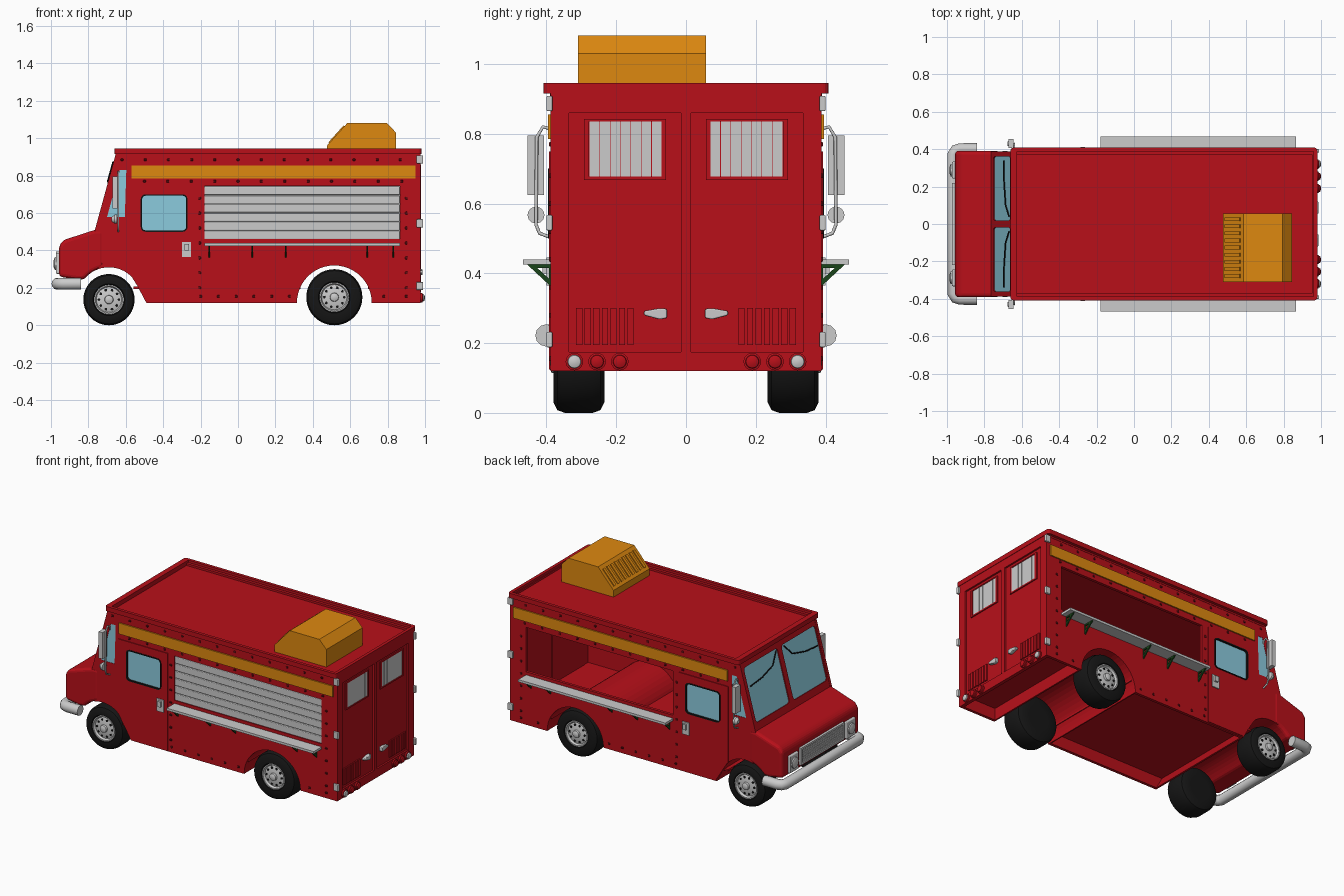
import bpy, bmesh, math
from mathutils import Vector

if "Cube" in bpy.data.objects:
    bpy.data.objects.remove(bpy.data.objects["Cube"])

def material(name, c):
    m = bpy.data.materials.new(name)
    m.diffuse_color = (*c, 1)
    m.use_nodes = True
    m.node_tree.nodes["Principled BSDF"].inputs["Base Color"].default_value = m.diffuse_color
    return m

RED = material("red", (0.48, 0.005, 0.01))
ORANGE = material("orange", (0.73, 0.25, 0.005))
GLASS = material("glass", (0.26, 0.6, 0.73))
BLACK = material("black", (0.008, 0.008, 0.008))
GREEN = material("green", (0.01, 0.06, 0.01))
DARK = material("dark_red", (0.12, 0.004, 0.006))
X, Y, Z = Vector((1, 0, 0)), Vector((0, 1, 0)), Vector((0, 0, 1))

def finish(name, bm, mat=None, bevel=0, smooth=False):
    bmesh.ops.recalc_face_normals(bm, faces=bm.faces)
    me = bpy.data.meshes.new(name)
    bm.to_mesh(me)
    bm.free()
    ob = bpy.data.objects.new(name, me)
    bpy.context.collection.objects.link(ob)
    if mat:
        me.materials.append(mat)
    if bevel:
        b = ob.modifiers.new("bevel", 'BEVEL')
        b.width, b.segments, b.angle_limit = bevel, 3, math.radians(25)
    if smooth:
        bpy.ops.object.select_all(action='DESELECT')
        ob.select_set(True)
        bpy.context.view_layer.objects.active = ob
        bpy.ops.object.shade_smooth_by_angle(angle=math.radians(35))
    return ob

def boxes(name, items, mat=None, bevel=0):
    """items: (x0, x1, y0, y1, z0, z1)"""
    bm = bmesh.new()
    for x0, x1, y0, y1, z0, z1 in items:
        vs = bmesh.ops.create_cube(bm, size=1)['verts']
        for v in vs:
            v.co = ((x0 + x1) / 2 + v.co.x * (x1 - x0), (y0 + y1) / 2 + v.co.y * (y1 - y0),
                    (z0 + z1) / 2 + v.co.z * (z1 - z0))
    return finish(name, bm, mat, bevel)

def plate(name, loops, origin, u, v, ext, mat=None, bevel=0):
    """Extruded outline; the loops after the first are holes."""
    bm = bmesh.new()
    edges = []
    for loop in loops:
        vs = [bm.verts.new(Vector(origin) + u * a + v * b) for a, b in loop]
        edges += [bm.edges.new((vs[i - 1], vs[i])) for i in range(len(vs))]
    if len(loops) == 1:
        bm.faces.new(vs)
    else:
        bmesh.ops.triangle_fill(bm, edges=edges, use_beauty=True, use_dissolve=False)
    new = bmesh.ops.extrude_face_region(bm, geom=bm.faces[:])['geom']
    bmesh.ops.translate(bm, vec=ext, verts=[g for g in new if isinstance(g, bmesh.types.BMVert)])
    return finish(name, bm, mat, bevel)

def side_plate(name, loops, s, y0, y1, mat=None):
    return plate(name, loops, (0, s * y0, 0), X, Z, Y * s * (y1 - y0), mat)

def lathe(name, profile, center, axis, mat=None, n=40):
    """profile: (radius, distance along axis)"""
    bm = bmesh.new()
    u = Z if abs(axis.z) < 0.5 else X
    w = axis.cross(u)
    rings = [[bm.verts.new(Vector(center) + axis * d + (u * math.cos(t) + w * math.sin(t)) * r)
              for t in [2 * math.pi * i / n for i in range(n)]] for r, d in profile]
    for a, b in zip(rings, rings[1:]):
        for i in range(n):
            bm.faces.new((a[i - 1], a[i], b[i], b[i - 1]))
    bm.faces.new(rings[0])
    bm.faces.new(rings[-1])
    return finish(name, bm, mat, smooth=True)

def tube(name, pts, r, mat=None):
    cu = bpy.data.curves.new(name, 'CURVE')
    cu.dimensions, cu.bevel_depth, cu.bevel_resolution, cu.use_fill_caps = '3D', r, 4, True
    sp = cu.splines.new('POLY')
    sp.points.add(len(pts) - 1)
    for p, c in zip(sp.points, pts):
        p.co = (*c, 1)
    ob = bpy.data.objects.new(name, cu)
    bpy.context.collection.objects.link(ob)
    if mat:
        cu.materials.append(mat)
    return ob

def arc(cx, cz, r, a0, a1, n=12):
    return [(cx + r * math.cos(math.radians(a0 + (a1 - a0) * i / n)),
             cz + r * math.sin(math.radians(a0 + (a1 - a0) * i / n))) for i in range(n + 1)]

def rect(a0, b0, a1, b1):
    return [(a0, b0), (a1, b0), (a1, b1), (a0, b1)]

def rrect(a0, b0, a1, b1, r):
    return (arc(a1 - r, b1 - r, r, 0, 90, 4) + arc(a0 + r, b1 - r, r, 90, 180, 4)
            + arc(a0 + r, b0 + r, r, 180, 270, 4) + arc(a1 - r, b0 + r, r, 270, 360, 4))

# Side walls, doors, windows
rear_arch = arc(0.515, 0.12, 0.2, 180, 0, 24)
outline = (arc(-0.69, 0.14, 0.17, 110, 38) + [(-0.49, 0.12)] + rear_arch
           + [(0.965, 0.12), (0.965, 0.93), (-0.65, 0.93), (-0.765, 0.51)])
door_win = rrect(-0.52, 0.5, -0.27, 0.7, 0.025)
quarter = [(-0.7, 0.58), (-0.605, 0.58), (-0.597, 0.83), (-0.632, 0.83)]
hatch = rect(-0.18, 0.46, 0.865, 0.745)
rows = [(-0.62 + 0.124 * i, 0.885) for i in range(13)] + [(-0.5 + 0.125 * i, 0.77) for i in range(12)]
rows += [(x, 0.2 + 0.08 * i) for x in (-0.205, 0.9) for i in range(7)]
rows += [(-0.2 + 0.095 * i, 0.155) for i in range(6)] + [(0.78, 0.155), (0.9, 0.155)]
for s in (-1, 1):
    side_plate("side_wall", [outline, door_win, quarter, hatch], s, 0.37, 0.388, RED)
    door = [(-0.575, 0.75), (-0.225, 0.75), (-0.225, 0.125), (-0.485, 0.125), (-0.575, 0.27)]
    side_plate("cab_door", [door, door_win], s, 0.386, 0.393, RED)
    side_plate("door_window_seal", [door_win, rrect(-0.513, 0.507, -0.277, 0.693, 0.02)], s, 0.375, 0.396, BLACK)
    side_plate("door_glass", [door_win], s, 0.376, 0.384, GLASS)
    side_plate("quarter_glass", [quarter], s, 0.376, 0.386, GLASS)
    side_plate("orange_band", [rect(-0.57, 0.785, 0.95, 0.855)], s, 0.385, 0.396, ORANGE)
    a, b = sorted((s * 0.385, s * 0.393))
    boxes("rivets", [(x - .007, x + .007, a, b, z - .007, z + .007) for x, z in rows], DARK, 0.004)
    # Door handle
    side_plate("handle_plate", [rect(-0.3, 0.365, -0.25, 0.445)], s, 0.39, 0.4)
    side_plate("handle_lever", [rect(-0.285, 0.4, -0.262, 0.435)], s, 0.4, 0.412)
    # Serving shelf and brackets
    side_plate("serving_shelf", [rect(-0.18, 0.425, 0.865, 0.44)], s, 0.38, 0.467)
    for x in (-0.155, 0.075, 0.255, 0.69, 0.83):
        plate("shelf_bracket", [[(0.385, 0.36), (0.385, 0.425), (0.455, 0.425)],
                                [(0.393, 0.385), (0.393, 0.416), (0.427, 0.416)]],
              (x - 0.004, 0, 0), Y * s, Z, X * 0.008, GREEN)
    # Mirrors
    side_plate("mirror", [rect(-0.672, 0.625, -0.645, 0.795)], s, 0.407, 0.455)
    lathe("round_mirror", [(0.012, -0.015), (0.024, 0), (0.024, 0.012)], (-0.66, s * 0.43, 0.567), X, n=24)
    tube("mirror_arm", [(-0.64, s * y, z) for y, z in ((.38, .785), (.392, .815), (.41, .82), (.428, .79),
                        (.43, .54), (.42, .515), (.38, .5))], 0.005)
    # Rear hinges
    a, b = sorted((s * 0.383, s * 0.4))
    boxes("door_hinges", [(0.955, 0.99, a, b, z - .022, z + .022) for z in (0.887, 0.545, 0.21)], None, 0.004)

# Closed shutter on one side
boxes("shutter", [(-0.18, 0.865, -0.386, -0.372, 0.46 + i * 0.0475, 0.504 + i * 0.0475) for i in range(6)], None, 0.004)
boxes("shutter_backing", [(-0.18, 0.865, -0.376, -0.368, 0.46, 0.745)])

# Roof with raised rim
boxes("roof", [(-0.645, 0.97, -0.39, 0.39, 0.905, 0.917)], RED)
plate("roof_rim", [rrect(-0.66, -0.408, 0.98, 0.408, 0.015), rect(-0.625, -0.388, 0.96, 0.388)],
      (0, 0, 0.915), X, Y, Z * 0.03, RED)

# Floor trays and wheel tunnels
W = 0.372
boxes("floor", [(-0.56, 0.335, -W, W, 0.195, 0.207), (0.695, 0.965, -W, W, 0.195, 0.207),
                (0.315 - 0.008, 0.315, -W, W, 0.12, 0.2), (0.715, 0.725, -W, W, 0.12, 0.2)], RED)
plate("rear_wheel_tunnel", [rear_arch + arc(0.515, 0.12, 0.208, 0, 180, 24)], (0, -W, 0), X, Z, Y * 2 * W, RED)
front_in = arc(-0.69, 0.14, 0.17, 110, 38) + [(-0.49, 0.12), (-0.478, 0.12)]
plate("front_wheel_tunnel", [front_in + arc(-0.69, 0.14, 0.18, 38, 110)], (0, -W, 0), X, Z, Y * 2 * W, RED)

# Hood and fenders
hood = [(-0.957, 0.26), (-0.86, 0.245)] + arc(-0.69, 0.14, 0.17, 142, 100, 6) + \
       [(-0.72, 0.51), (-0.765, 0.51), (-0.935, 0.455), (-0.957, 0.425)]
plate("hood", [hood], (0, -0.391, 0), X, Z, Y * 0.782, RED, 0.02)

# Windshield
base, slope = Vector((-0.765, 0, 0.505)), Vector((0.115, 0, 0.42)).normalized()
inward = slope.cross(-Y).normalized()
if inward.x < 0:
    inward = -inward
panes = [rrect(0.02, 0.05, 0.36, 0.39, 0.02), rrect(-0.36, 0.05, -0.02, 0.39, 0.02)]
plate("windshield_frame", [rect(-0.388, 0, 0.388, 0.43)] + panes, base, Y, slope, inward * 0.018, RED)
for p, s in zip(panes, (1, -1)):
    plate("windshield_glass", [p], base + inward * 0.006, Y, slope, inward * 0.006, GLASS)
    tube("wiper", [base - inward * 0.004 + Y * s * y + slope * d for y, d in
                   ((0.34, 0.27), (0.22, 0.28), (0.1, 0.31), (0.04, 0.38))], 0.004, BLACK)

# Grille and headlights
plate("grille_frame", [rect(-0.22, 0.285, 0.22, 0.395), rect(-0.207, 0.297, 0.207, 0.383)],
      (-0.95, 0, 0), Y, Z, X * -0.022)
boxes("grille_bars", [(-0.966, -0.95, -0.21, 0.21, 0.298 + i * 0.0145, 0.308 + i * 0.0145) for i in range(6)])
for s in (-1, 1):
    boxes("headlight_frame", [(-0.973, -0.95, s * 0.288 - 0.045, s * 0.288 + 0.045, 0.275, 0.385)], None, 0.006)
    lathe("headlight", [(0.035, 0), (0.033, 0.01), (0.018, 0.016)], (-0.97, s * 0.288, 0.33), -X, n=24)

# Front bumper
half = [(-0.84, 0.4), (-0.93, 0.4), (-0.953, 0.393), (-0.966, 0.37)]
tube("front_bumper", [(x, -y, 0.222) for x, y in half] + [(x, y, 0.222) for x, y in half[::-1]], 0.032)

# Rear wall, doors and fittings
plate("rear_frame", [rect(-0.388, 0.12, 0.388, 0.93), rect(-0.335, 0.175, 0.335, 0.86)],
      (0.955, 0, 0), Y, Z, X * 0.022, RED)
boxes("door_centre_strip", [(0.96, 0.978, -0.014, 0.014, 0.175, 0.86)], RED)
for s in (-1, 1):
    def span(a, b):
        return tuple(sorted((s * a, s * b)))
    boxes("rear_door", [(0.952, 0.966, *span(0.003, 0.336), 0.174, 0.861)], RED)
    plate("rear_window_frame", [rect(0.058, 0.668, 0.292, 0.842), rect(0.07, 0.677, 0.278, 0.835)],
          (0.964, 0, 0), Y * s, Z, X * 0.009, RED)
    boxes("rear_window_slats", [(0.962, 0.97, *span(0.07 + i * .0297, 0.098 + i * .0297), 0.677, 0.835)
                                for i in range(7)])
    boxes("rear_vent", [(0.964, 0.974, *span(0.15 + i * .0245, 0.168 + i * .0245), 0.195, 0.3)
                        for i in range(7)], RED)
    plate("rear_handle", [[(0.055, 0.272), (0.075, 0.268), (0.12, 0.28), (0.12, 0.292), (0.075, 0.3), (0.055, 0.298)]],
          (0.964, 0, 0), Y * s, Z, X * 0.022, None, 0.004)
    for y, m in ((0.32, None), (0.255, RED), (0.19, RED)):
        lathe("tail_light_ring", [(0.025, 0), (0.025, 0.012), (0.02, 0.014)], (0.974, s * y, 0.147), X, RED, 24)
        lathe("tail_light", [(0.02, 0), (0.018, 0.01), (0.008, 0.014)], (0.985, s * y, 0.147), X, m, 24)

# Roof vent with louvres on its front slope
vent = [(0.475, 0.91), (0.475, 0.96), (0.585, 1.082), (0.795, 1.082), (0.845, 1.03), (0.845, 0.91)]
plate("roof_vent", [vent], (0, -0.31, 0), X, Z, Y * 0.367, ORANGE)
d = Vector((0.11, 0, 0.122)).normalized()
for i in range(9):
    plate("vent_louvre", [rect(-0.288 + i * 0.038, 0.02, -0.268 + i * 0.038, 0.14)],
          (0.475, 0, 0.96), Y, d, Vector((-d.z, 0, d.x)) * 0.006, ORANGE)

# Wheels
for x, r in ((-0.69, 0.137), (0.515, 0.15)):
    for s in (-1, 1):
        c, ax = (x, s * 0.307, r), Y * s
        lathe("tyre", [(0.07, -0.073), (r - 0.03, -0.073), (r - 0.008, -0.062), (r, -0.04), (r, 0.04),
                       (r - 0.008, 0.062), (r - 0.03, 0.073), (0.085, 0.073), (0.078, 0.05)], c, ax, BLACK)
        lathe("rim", [(0.079, 0.04), (0.08, 0.07), (0.073, 0.07), (0.067, 0.057), (0.035, 0.066)], c, ax)
        lathe("hub", [(0.025, 0.06), (0.022, 0.078), (0.012, 0.083)], c, ax, None, 20)
        for k in range(10):
            t = k * math.pi / 5
            lathe("rim_slot", [(0.008, 0.05), (0.007, 0.064)],
                  (x + 0.053 * math.cos(t), s * 0.307, r + 0.053 * math.sin(t)), ax, BLACK, 8)
